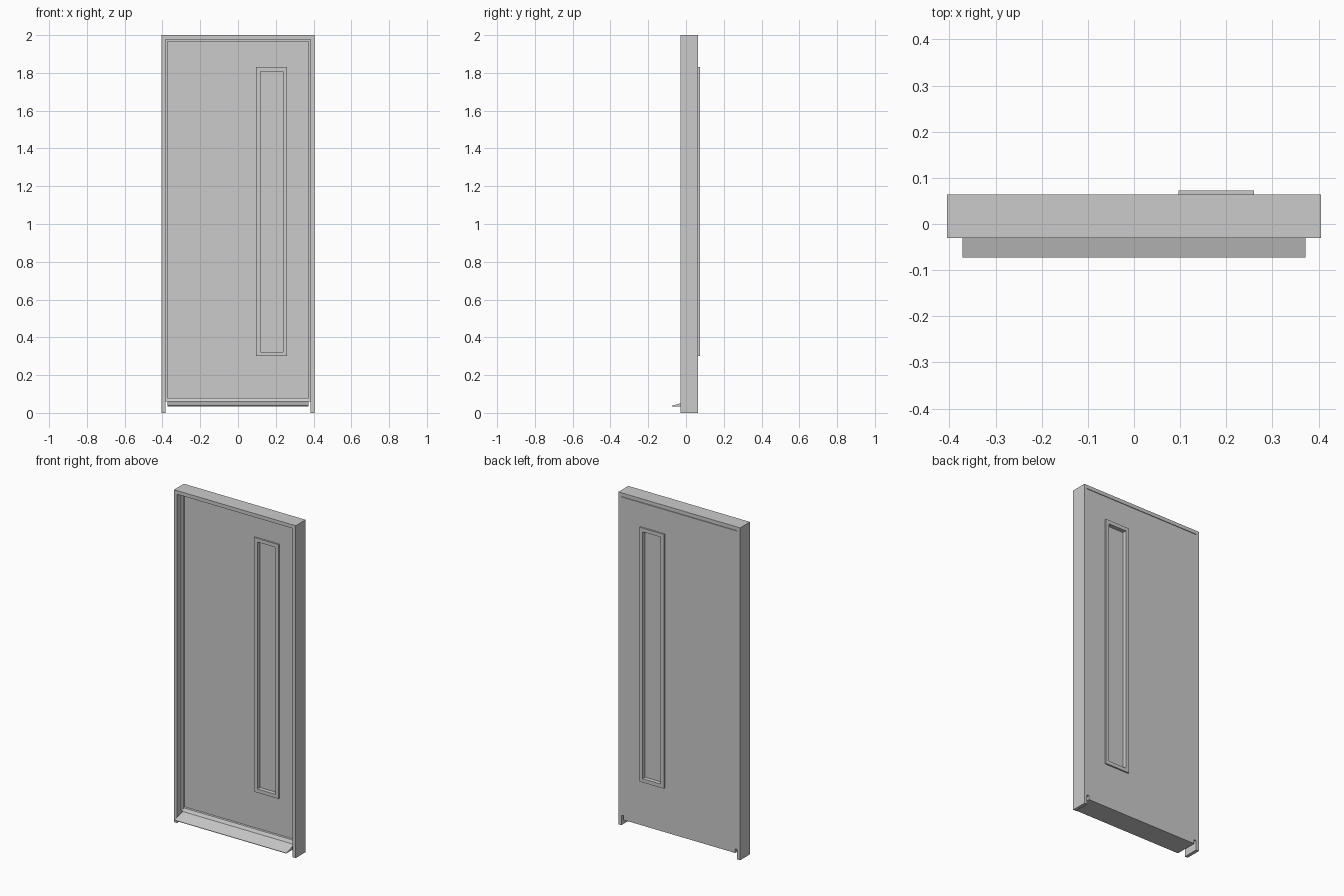
import bpy, bmesh
from mathutils import Vector

if "Cube" in bpy.data.objects:
    bpy.data.objects.remove(bpy.data.objects["Cube"])


def prism(name, loops, to_point, shift):
    """Fill 2D loops (later loops are holes) and extrude along shift."""
    bm = bmesh.new()
    for loop in loops:
        vs = [bm.verts.new(to_point(a, b)) for a, b in loop]
        for i in range(len(vs)):
            bm.edges.new((vs[i - 1], vs[i]))
    bmesh.ops.triangle_fill(bm, edges=bm.edges[:], use_beauty=True)
    geom = bmesh.ops.extrude_face_region(bm, geom=bm.faces[:], use_keep_orig=True)["geom"]
    moved = [g for g in geom if isinstance(g, bmesh.types.BMVert)]
    bmesh.ops.translate(bm, verts=moved, vec=Vector(shift))
    bmesh.ops.recalc_face_normals(bm, faces=bm.faces[:])
    me = bpy.data.meshes.new(name)
    bm.to_mesh(me)
    bm.free()
    ob = bpy.data.objects.new(name, me)
    bpy.context.collection.objects.link(ob)
    return ob


def plate(name, loops, y0, y1):
    return prism(name, loops, lambda x, z: (x, y0, z), (0, y1 - y0, 0))


def rect(x0, x1, z0, z1):
    return [(x0, z0), (x1, z0), (x1, z1), (x0, z1)]


def arch(xo, xi, z0, zi, zo):
    """Upside-down U outline: two legs joined by a head."""
    return [(-xo, z0), (-xi, z0), (-xi, zi), (xi, zi),
            (xi, z0), (xo, z0), (xo, zo), (-xo, zo)]


FRONT, BACK, LEAF = -0.03, 0.064, 0.024
pane = rect(0.118, 0.238, 0.322, 1.808)
trim = rect(0.096, 0.26, 0.30, 1.83)

# Jambs and head, with the rebate stop in front of the leaf
plate("door_frame", [arch(0.405, 0.385, 0.0, 1.978, 2.0)], FRONT, BACK)
plate("frame_stop", [arch(0.385, 0.372, 0.06, 1.966, 1.978)], 0.01, LEAF)

# Door leaf with notched lower corners and a window opening
leaf = [(-0.372, 0.035), (0.372, 0.035), (0.372, 0.06), (0.385, 0.06),
        (0.385, 1.975), (-0.385, 1.975), (-0.385, 0.06), (-0.372, 0.06)]
plate("door_leaf", [leaf, pane], LEAF, BACK)

# Window trim on both faces and the pane between them
plate("front_window_trim", [trim, pane], LEAF - 0.009, LEAF)
plate("back_window_trim", [trim, pane], BACK, BACK + 0.009)
plate("window_pane", [pane], 0.04, 0.048)

# Sloping sill with an upper weather strip
sill = [(-0.073, 0.035), (LEAF, 0.035), (LEAF, 0.08), (0.014, 0.078),
        (0.004, 0.06), (-0.073, 0.038)]
prism("sill", [sill], lambda y, z: (-0.372, y, z), (0.744, 0, 0))
